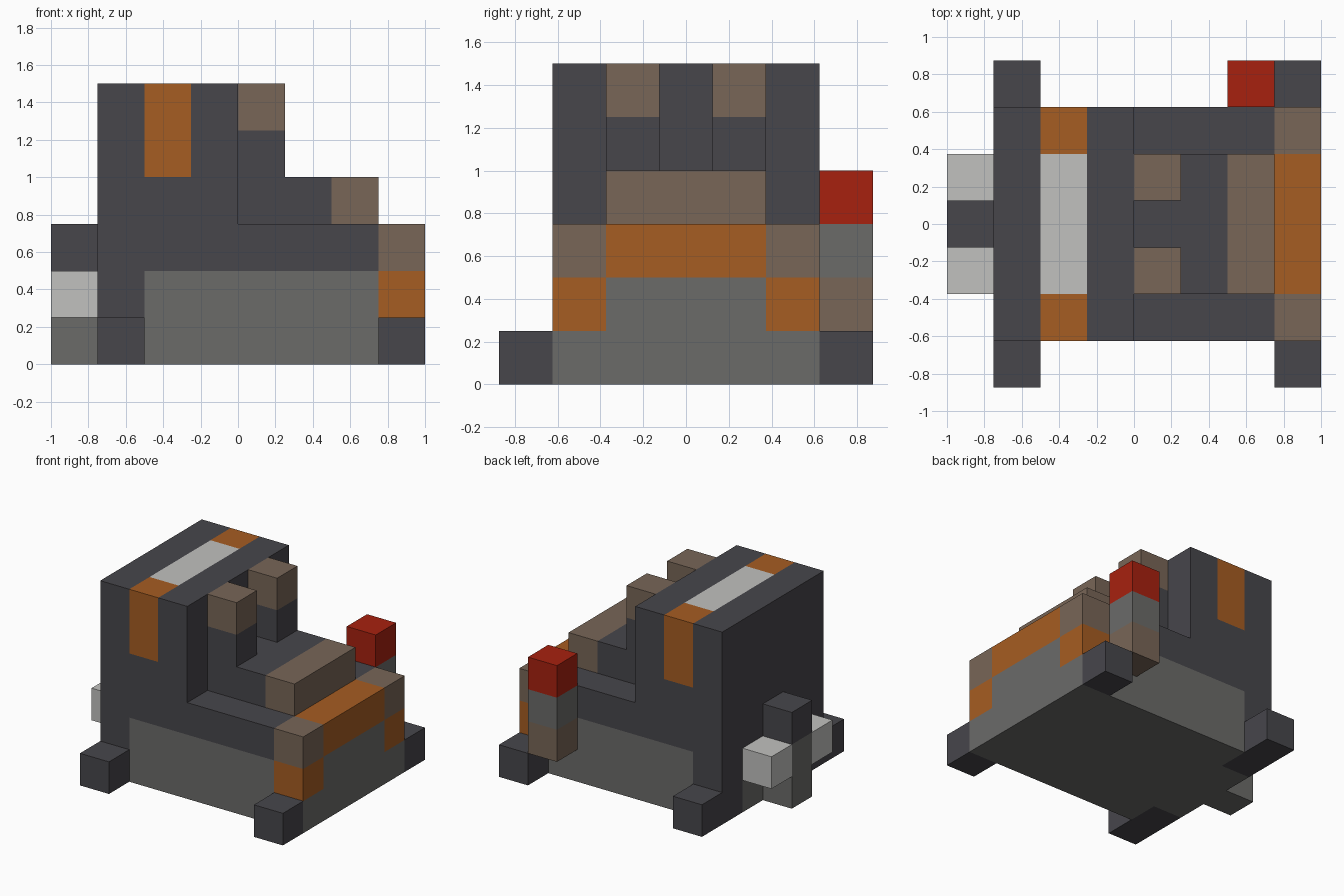
import bpy
import bmesh
from mathutils import Vector

cube = bpy.data.objects.get("Cube")
if cube:
    bpy.data.objects.remove(cube, do_unlink=True)


def linear(byte):
    c = byte / 255
    return c / 12.92 if c <= 0.04045 else ((c + 0.055) / 1.055) ** 2.4


def material(name, *rgb):
    mat = bpy.data.materials.new(name)
    color = (*[linear(c) for c in rgb], 1)
    mat.use_nodes = True
    mat.diffuse_color = color
    bsdf = next(n for n in mat.node_tree.nodes if n.type == "BSDF_PRINCIPLED")
    bsdf.inputs["Base Color"].default_value = color
    bsdf.inputs["Roughness"].default_value = 0.9
    return mat


dark = material("charcoal", 71, 70, 75)
grey = material("mid grey", 107, 107, 105)
light = material("light grey", 193, 193, 191)
brown = material("taupe", 120, 102, 87)
orange = material("burnt orange", 166, 93, 34)
red = material("red", 167, 33, 15)


def block(name, mat, x, y, z, mirror=False):
    """Box between (low, high) limits; mirror adds a twin across y = 0."""
    bm = bmesh.new()
    for side in ((1, -1) if mirror else (1,)):
        lo = Vector((x[0], min(side * y[0], side * y[1]), z[0]))
        hi = Vector((x[1], max(side * y[0], side * y[1]), z[1]))
        made = bmesh.ops.create_cube(bm, size=1)["verts"]
        bmesh.ops.scale(bm, vec=hi - lo, verts=made)
        bmesh.ops.translate(bm, vec=(lo + hi) / 2, verts=made)
    mesh = bpy.data.meshes.new(name)
    bm.to_mesh(mesh)
    bm.free()
    mesh.materials.append(mat)
    obj = bpy.data.objects.new(name, mesh)
    bpy.context.collection.objects.link(obj)
    return obj


# Shared limits across the width
full = (-0.625, 0.625)
core = (-0.375, 0.375)
edge = (0.375, 0.625)
outer = (0.625, 0.875)
inset = (0.125, 0.375)

# Shared limits along the length
rear = (-0.75, -0.5)
band = (-0.5, -0.25)
nose = (0.75, 1)

# Lower hull
block("hull_floor", grey, (-0.5, 1), full, (0, 0.25))
block("hull_sides", grey, (-0.5, 0.75), full, (0.25, 0.5))
block("hull_rear_floor", grey, rear, core, (0, 0.25))
block("hull_rear_corners", dark, rear, edge, (0, 0.25), True)
block("deck", dark, (-0.5, 0.75), full, (0.5, 0.75))

# Nose panel and lamps
block("nose_panel", grey, nose, core, (0.25, 0.5))
block("nose_stripe", orange, nose, core, (0.5, 0.75))
block("nose_lamps", orange, nose, edge, (0.25, 0.5), True)
block("nose_corners", brown, nose, edge, (0.5, 0.75), True)

# Feet
block("rear_feet", dark, rear, outer, (0, 0.25), True)
block("front_feet", dark, nose, outer, (0, 0.25), True)

# Tower with its coloured band
block("tower_back", dark, rear, full, (0.25, 1.5))
block("tower_middle", dark, band, full, (0.75, 1))
block("tower_front", dark, (-0.25, 0), full, (0.75, 1.5))
block("tower_band_sides", orange, band, edge, (1, 1.5), True)
block("tower_band_top", light, band, core, (1, 1.5))

# Hood and twin posts
block("hood", dark, (0, 0.5), core, (0.75, 1))
block("hood_front", brown, (0.5, 0.75), core, (0.75, 1))
block("posts", dark, (0, 0.25), inset, (1, 1.25), True)
block("post_caps", brown, (0, 0.25), inset, (1.25, 1.5), True)

# Rear fitting
block("rear_stub", grey, (-1, -0.75), (-0.125, 0.125), (0, 0.5))
block("rear_stub_cap", dark, (-1, -0.75), (-0.125, 0.125), (0.5, 0.75))
block("rear_lights", light, (-1, -0.75), inset, (0.25, 0.5), True)

# Beacon column on one side
beacon = (0.5, 0.75)
block("beacon_base", brown, beacon, outer, (0.25, 0.5))
block("beacon_stem", grey, beacon, outer, (0.5, 0.75))
block("beacon_top", red, beacon, outer, (0.75, 1))
